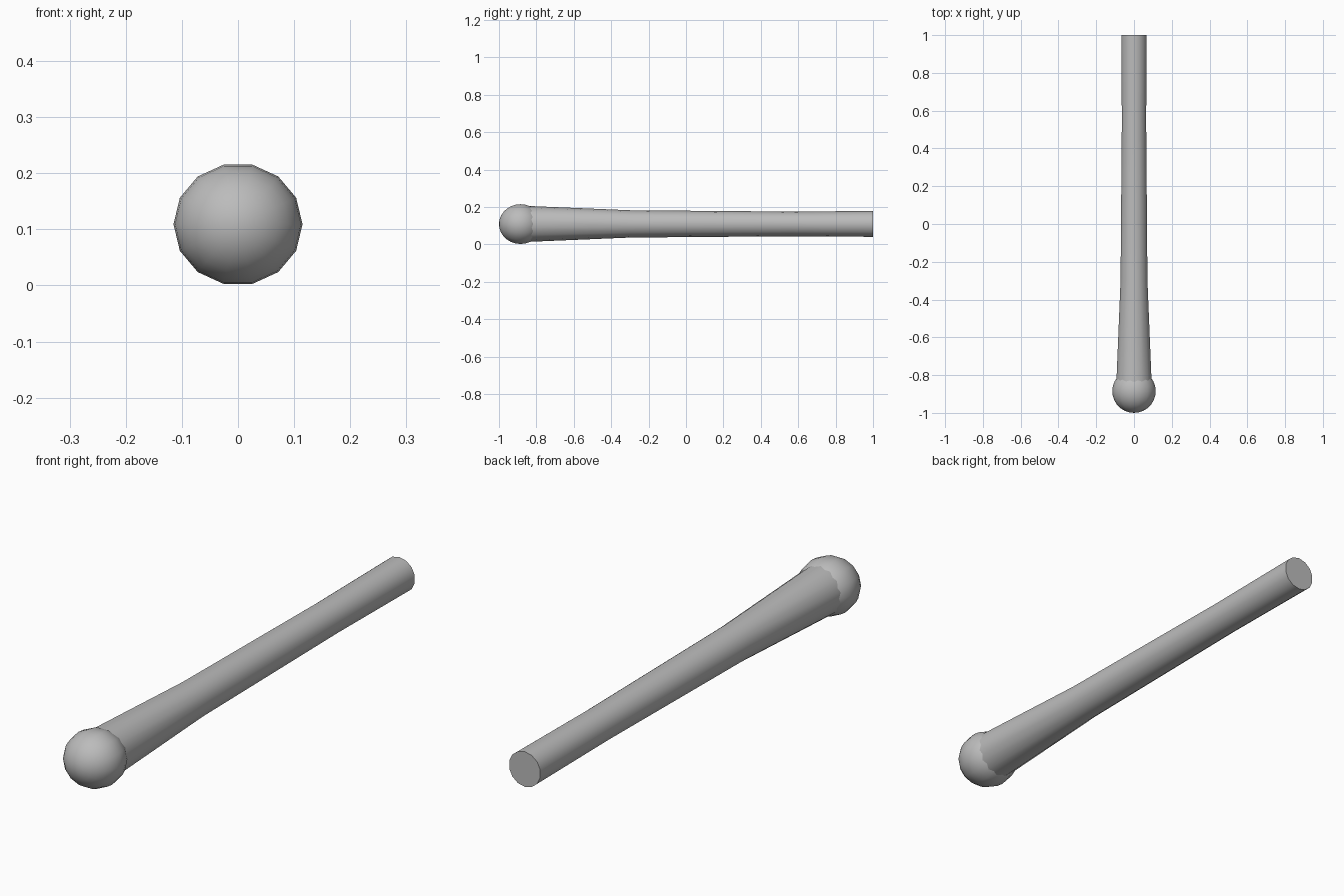
import bpy
import math
from mathutils import Matrix

cube = bpy.data.objects.get("Cube")
if cube:
    bpy.data.objects.remove(cube, do_unlink=True)

SIDES = 14
AXIS_Z = 0.11

grey = bpy.data.materials.new("mid grey")
grey.use_nodes = True
colour = (0.5, 0.5, 0.5, 1)
grey.diffuse_color = colour
grey.node_tree.nodes["Principled BSDF"].inputs["Base Color"].default_value = colour


def finish(obj):
    """Give the part its material and smooth shading with sharp rims."""
    obj.data.materials.append(grey)
    bpy.ops.object.select_all(action="DESELECT")
    obj.select_set(True)
    bpy.context.view_layer.objects.active = obj
    bpy.ops.object.shade_smooth_by_angle(angle=math.radians(35))


# Shaft: a slightly waisted round bar along y, as (y, radius) stations
stations = [(-0.87, 0.097), (-0.3, 0.073), (0.55, 0.066), (1.0, 0.069)]
verts, faces = [], []
for y, r in stations:
    for i in range(SIDES):
        a = math.tau * i / SIDES
        verts.append((r * math.sin(a), y, AXIS_Z + r * math.cos(a)))
for s in range(len(stations) - 1):
    for i in range(SIDES):
        j = (i + 1) % SIDES
        a, b = s * SIDES, (s + 1) * SIDES
        faces.append((a + i, b + i, b + j, a + j))
faces.append(tuple(range(SIDES)))
faces.append(tuple(reversed(range(len(verts) - SIDES, len(verts)))))
mesh = bpy.data.meshes.new("shaft")
mesh.from_pydata(verts, [], faces)
mesh.update()
shaft = bpy.data.objects.new("shaft", mesh)
bpy.context.collection.objects.link(shaft)
finish(shaft)

# Knob: a ball on the front end, its poles along y and a vertex at the top
bpy.ops.mesh.primitive_uv_sphere_add(segments=SIDES, ring_count=14, radius=1)
knob = bpy.context.object
knob.name = "knob"
knob.data.transform(
    Matrix.Translation((0, -0.885, 0.109))
    @ Matrix.Diagonal((0.115, 0.115, 0.109, 1))
    @ Matrix.Rotation(math.pi / 2, 4, "X")
    @ Matrix.Rotation(math.pi / 2, 4, "Z"))
finish(knob)
